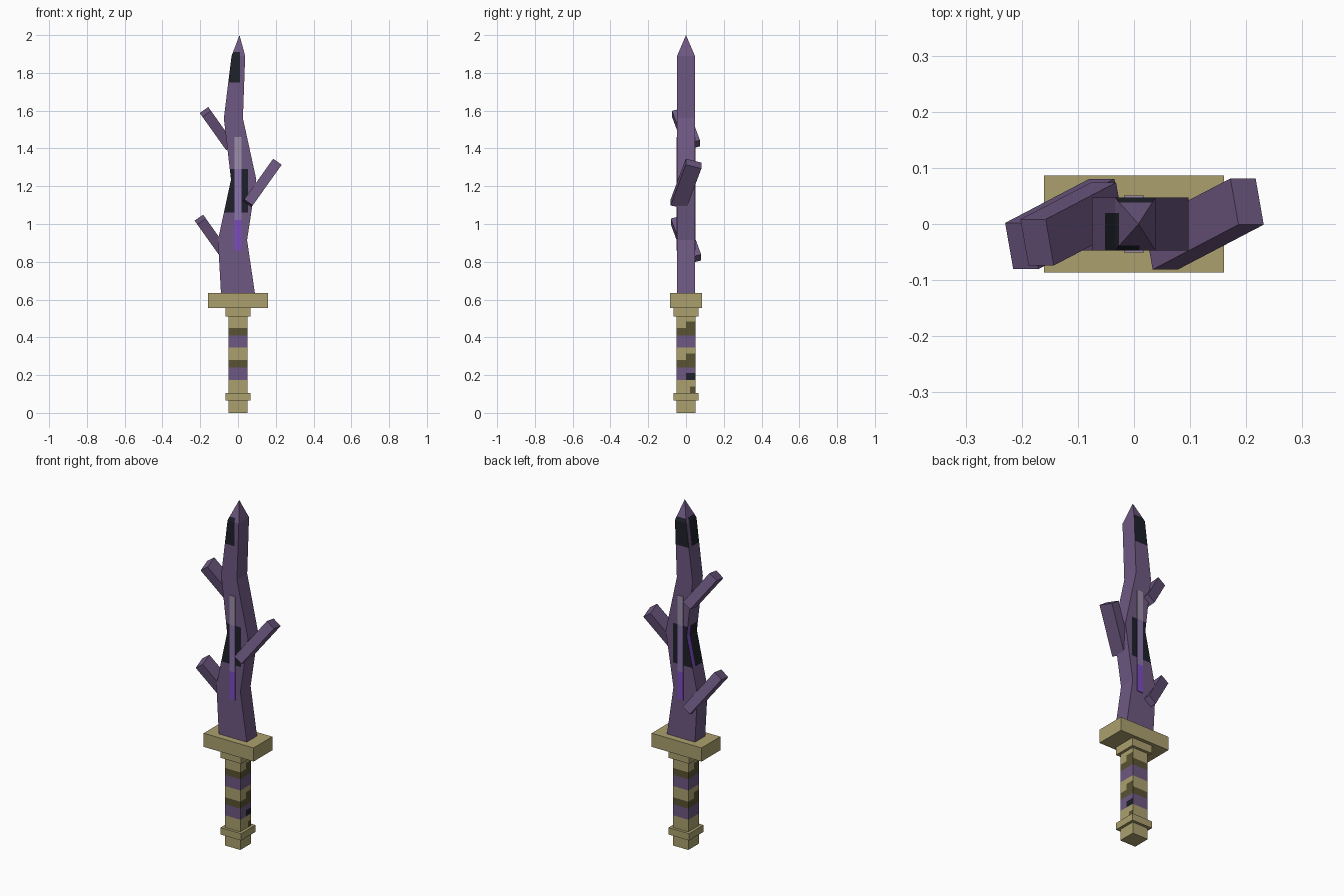
import bpy, bmesh
from mathutils import Vector, Matrix

cube = bpy.data.objects.get("Cube")
if cube:
    bpy.data.objects.remove(cube, do_unlink=True)


def material(name, rgb):
    m = bpy.data.materials.new(name)
    m.use_nodes = True
    m.diffuse_color = (*rgb, 1)
    m.node_tree.nodes["Principled BSDF"].inputs["Base Color"].default_value = (*rgb, 1)
    return m


PURPLE = material("dusky_purple", (0.156, 0.098, 0.223))
TAN = material("tan", (0.413, 0.352, 0.156))
OLIVE = material("dark_olive", (0.098, 0.084, 0.032))
BLACK = material("blue_black", (0.013, 0.015, 0.023))
VIOLET = material("violet", (0.202, 0.072, 0.527))
LAVENDER = material("lavender", (0.254, 0.174, 0.413))
PALE = material("pale_lilac", (0.332, 0.27, 0.391))


def finish(name, bm, mats, rule=None):
    bmesh.ops.recalc_face_normals(bm, faces=bm.faces)
    if rule:
        for f in bm.faces:
            f.material_index = mats.index(rule(f.calc_center_median(), f.normal))
    me = bpy.data.meshes.new(name)
    bm.to_mesh(me)
    bm.free()
    for m in mats:
        me.materials.append(m)
    ob = bpy.data.objects.new(name, me)
    bpy.context.collection.objects.link(ob)
    return ob


def cut(bm, axis, values):
    normal = Vector([float(i == axis) for i in range(3)])
    for v in values:
        geom = bm.verts[:] + bm.edges[:] + bm.faces[:]
        bmesh.ops.bisect_plane(bm, geom=geom, plane_co=normal * v, plane_no=normal)


def box_mesh(hx, hy, z0, z1, y=0):
    bm = bmesh.new()
    place = Matrix.Translation((0, y, (z0 + z1) / 2)) @ Matrix.Diagonal((2 * hx, 2 * hy, z1 - z0, 1))
    bmesh.ops.create_cube(bm, size=1, matrix=place)
    return bm


# Hilt blocks: half width, half depth, bottom, top
for name, hx, hy, z0, z1 in (
    ("pommel", 0.05, 0.05, 0, 0.065),
    ("pommel_collar", 0.066, 0.066, 0.065, 0.105),
    ("guard_collar", 0.066, 0.066, 0.51, 0.556),
    ("guard", 0.16, 0.086, 0.556, 0.635),
):
    finish(name, box_mesh(hx, hy, z0, z1), [TAN])


# Grip with wrapped bands that step up on one half of each side
def grip_rule(c, n):
    side = abs(n.x) > 0.5
    raised = side and c.y * n.x > 0
    lift = 0.035 if raised else 0
    if raised and n.x > 0:
        if 0.175 < c.z < 0.21:
            return BLACK
        if 0.105 < c.z < 0.14 and c.y > 0.02:
            return OLIVE
    for base in (0.175, 0.345):
        if base < c.z < base + 0.065:
            return PURPLE
        if base + 0.065 < c.z < base + 0.105 + lift:
            return OLIVE
    return TAN


grip = box_mesh(0.05, 0.05, 0.105, 0.51)
cut(grip, 2, [0.14, 0.21] + [b + d for b in (0.175, 0.345) for d in (0, 0.065, 0.105, 0.14)])
cut(grip, 1, [0, 0.02])
finish("grip", grip, [TAN, PURPLE, OLIVE, BLACK], grip_rule)

# Crooked blade: height, right edge, left edge
DEPTH = 0.047
blade = bmesh.new()
rings = []
for z, x0, x1 in (
    (0.63, -0.09, 0.09),
    (0.915, -0.106, 0.048),
    (1.235, -0.037, 0.097),
    (1.56, -0.075, 0.026),
    (1.89, -0.034, 0.038),
):
    corners = ((x0, -DEPTH), (x1, -DEPTH), (x1, DEPTH), (x0, DEPTH))
    rings.append([blade.verts.new((x, y, z)) for x, y in corners])
tip = blade.verts.new((0.008, 0, 2))
blade.faces.new(rings[0])
for i in range(4):
    j = (i + 1) % 4
    for low, high in zip(rings, rings[1:]):
        blade.faces.new((low[i], low[j], high[j], high[i]))
    blade.faces.new((rings[-1][i], rings[-1][j], tip))


def blade_rule(c, n):
    if n.x > 0.5:
        return PURPLE
    side = n.x < -0.5
    if 1.06 < c.z < 1.29:
        if side:
            return VIOLET if c.y > 0.02 else BLACK
        return BLACK if c.x < 0.052 else PURPLE
    if 1.75 < c.z < 1.91:
        if side:
            return PURPLE if c.y > 0.02 else BLACK
        return BLACK if c.x < 0.01 or n.y > 0.5 else PURPLE
    return PURPLE


cut(blade, 2, [1.06, 1.29, 1.75, 1.91])
cut(blade, 0, [0.01, 0.052])
cut(blade, 1, [0.02])
finish("blade", blade, [PURPLE, BLACK, VIOLET], blade_rule)

# Glowing inlay strips on both faces
for side, y in (("front", -DEPTH), ("back", DEPTH)):
    for part, z0, z1, mat in (("lower", 0.86, 1.02, VIOLET), ("middle", 1.02, 1.29, LAVENDER),
                              ("upper", 1.29, 1.46, PALE)):
        finish(f"{side}_inlay_{part}", box_mesh(0.018, 0.004, z0, z1, y), [mat])

# Thorn branches: one skewed block, turned half round for the other side
along = Vector((0.153, 0.08, 0.215))
across = Vector((0.045, 0, -0.032))
deep = along.cross(across).normalized() * 0.086
for name, centre, turn, length in (
    ("left_branch", (0.125, 0, 1.212), 1, 1),
    ("right_lower_branch", (-0.125, 0, 0.918), -1, 0.98),
    ("right_upper_branch", (-0.11, 0, 1.505), -1, 0.82),
):
    frame = Matrix((across, deep, along * length)).transposed().to_4x4()
    spin = Matrix.Diagonal((turn, turn, 1, 1))
    bm = bmesh.new()
    bmesh.ops.create_cube(bm, size=1, matrix=Matrix.Translation(centre) @ spin @ frame)
    finish(name, bm, [PURPLE])
